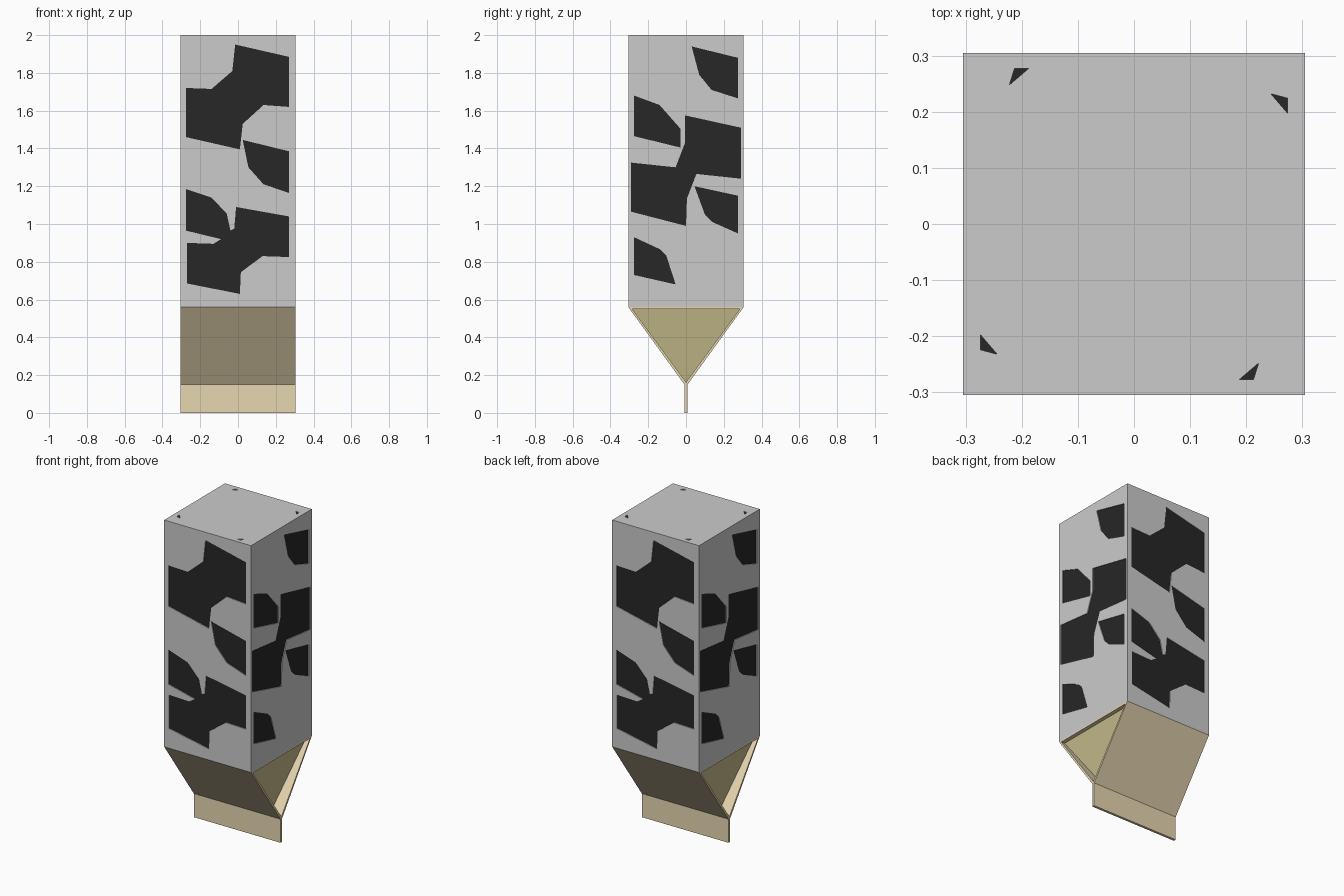
import bpy, bmesh, math
from mathutils import Matrix, Vector

if "Cube" in bpy.data.objects:
    bpy.data.objects.remove(bpy.data.objects["Cube"])

H, DEPTH = 0.305, 0.006


def mat(name, rgb):
    m = bpy.data.materials.new(name)
    m.diffuse_color = (*rgb, 1)
    m.use_nodes = True
    m.node_tree.nodes["Principled BSDF"].inputs["Base Color"].default_value = m.diffuse_color
    return m


DARK = mat("dark_patch", (0.02, 0.02, 0.02))
CREAM = mat("cream", (0.80, 0.68, 0.44))
OLIVE = mat("olive", (0.56, 0.50, 0.26))


def obj(name, bm, m=None, recalc=True):
    if recalc:
        bmesh.ops.recalc_face_normals(bm, faces=bm.faces)
    me = bpy.data.meshes.new(name)
    bm.to_mesh(me)
    bm.free()
    o = bpy.data.objects.new(name, me)
    bpy.context.collection.objects.link(o)
    if m:
        me.materials.append(m)
    return o


def prism(bm, pts, a, b, place):
    """Closed prism: 2D outline pts swept from depth a to b through place(u, v, d)."""
    A = [bm.verts.new(place(u, v, a)) for u, v in pts]
    B = [bm.verts.new(place(u, v, b)) for u, v in pts]
    bm.faces.new(A)
    bm.faces.new(B[::-1])
    n = len(pts)
    for i in range(n):
        bm.faces.new((A[i], B[i], B[(i + 1) % n], A[(i + 1) % n]))


# Patch outlines on the wide views (horizontal, height)
FRONT = [
    [(-.275, 1.72), (-.14, 1.715), (-.03, 1.81), (-.015, 1.95), (.27, 1.885),
     (.27, 1.62), (.135, 1.63), (.025, 1.53), (.01, 1.395), (-.275, 1.46)],
    [(.025, 1.445), (.27, 1.385), (.27, 1.165), (.135, 1.21), (.055, 1.30)],
    [(-.275, 1.185), (-.14, 1.14), (-.06, 1.055), (-.04, .965), (-.02, .975),
     (-.01, 1.09), (.27, 1.04), (.27, .825), (.13, .83), (.015, .745), (.01, .63),
     (-.27, .685), (-.27, .90), (-.13, .895), (-.09, .92), (-.275, .965)],
]
SIDE = [
    [(.03, 1.94), (.275, 1.88), (.275, 1.665), (.135, 1.71), (.07, 1.79)],
    [(-.275, 1.68), (-.14, 1.63), (-.03, 1.505), (-.03, 1.405), (-.275, 1.465)],
    [(-.005, 1.575), (.29, 1.51), (.29, 1.24), (.055, 1.265), (.005, 1.135), (0, .99),
     (-.29, 1.065), (-.29, 1.325), (-.055, 1.30), (-.005, 1.43)],
    [(.045, 1.20), (.275, 1.15), (.275, .95), (.14, 1.01), (.10, 1.05)],
    [(-.275, .93), (-.135, .865), (-.105, .835), (-.055, .68), (-.275, .73)],
]
TOP = [[(-.222, .248), (-.213, .277), (-.188, .277)],
       [(.244, .232), (.274, .224), (.274, .197)]]


def wall(angle):
    rot = Matrix.Rotation(math.radians(angle), 3, 'Z')
    return lambda u, v, d: rot @ Vector((u, -H - d, v))


def lid(s):
    return lambda u, v, d: Vector((s * u, s * v, 2 + d))


sets = [("front_patches", FRONT, wall(0)), ("right_patches", SIDE, wall(90)),
        ("back_patches", FRONT, wall(180)), ("left_patches", SIDE, wall(270)),
        ("top_patches_a", TOP, lid(1)), ("top_patches_b", TOP, lid(-1))]

# Carton body with shallow recesses
bm = bmesh.new()
bmesh.ops.create_cube(bm, size=1)
bmesh.ops.scale(bm, vec=(2 * H, 2 * H, 1.44), verts=bm.verts)
bmesh.ops.translate(bm, vec=(0, 0, 1.28), verts=bm.verts)
body = obj("carton_body", bm)

bm = bmesh.new()
for _, polys, place in sets:
    for p in polys:
        prism(bm, p, -DEPTH, 0.02, place)
cutter = obj("patch_cutter", bm)
cutter.hide_render = True
mod = body.modifiers.new("recesses", 'BOOLEAN')
mod.operation = 'DIFFERENCE'
mod.solver = 'EXACT'
mod.object = cutter
bpy.context.view_layer.objects.active = body
bpy.ops.object.modifier_apply(modifier=mod.name)
bpy.data.objects.remove(cutter)

# Dark patches lying in the recesses
for name, polys, place in sets:
    bm = bmesh.new()
    out = place(0, 0, 1) - place(0, 0, 0)
    for p in polys:
        f = bm.faces.new([bm.verts.new(place(u, v, -DEPTH + .001)) for u, v in p])
        f.normal_update()
        if f.normal.dot(out) < 0:
            f.normal_flip()
    obj(name, bm, DARK, recalc=False)

# Folded gable: sloping panels, ceiling and fin, swept along x


def along_x(u, v, d):
    return Vector((d, u, v))


slope = [(H, .56), (.285, .55), (0, .163), (0, .15), (.008, .15)]
parts = {
    "back_slope": slope,
    "front_slope": [(-y, z) for y, z in slope],
    "gable_ceiling": [(-H, .56), (H, .56), (.285, .55), (-.285, .55)],
    "bottom_fin": [(-.008, 0), (.008, 0), (.008, .15), (-.008, .15)],
}
for name, pts in parts.items():
    bm = bmesh.new()
    prism(bm, pts, -H, H, along_x)
    obj(name, bm, CREAM)

# Tucked-in triangular ends of the gable
for name, s in (("right_gable_end", 1), ("left_gable_end", -1)):
    bm = bmesh.new()
    vs = [bm.verts.new(c) for c in ((s * .28, -.285, .55), (s * .225, 0, .163), (s * .28, .285, .55))]
    bm.faces.new(vs if s > 0 else vs[::-1])
    obj(name, bm, OLIVE, recalc=False)
